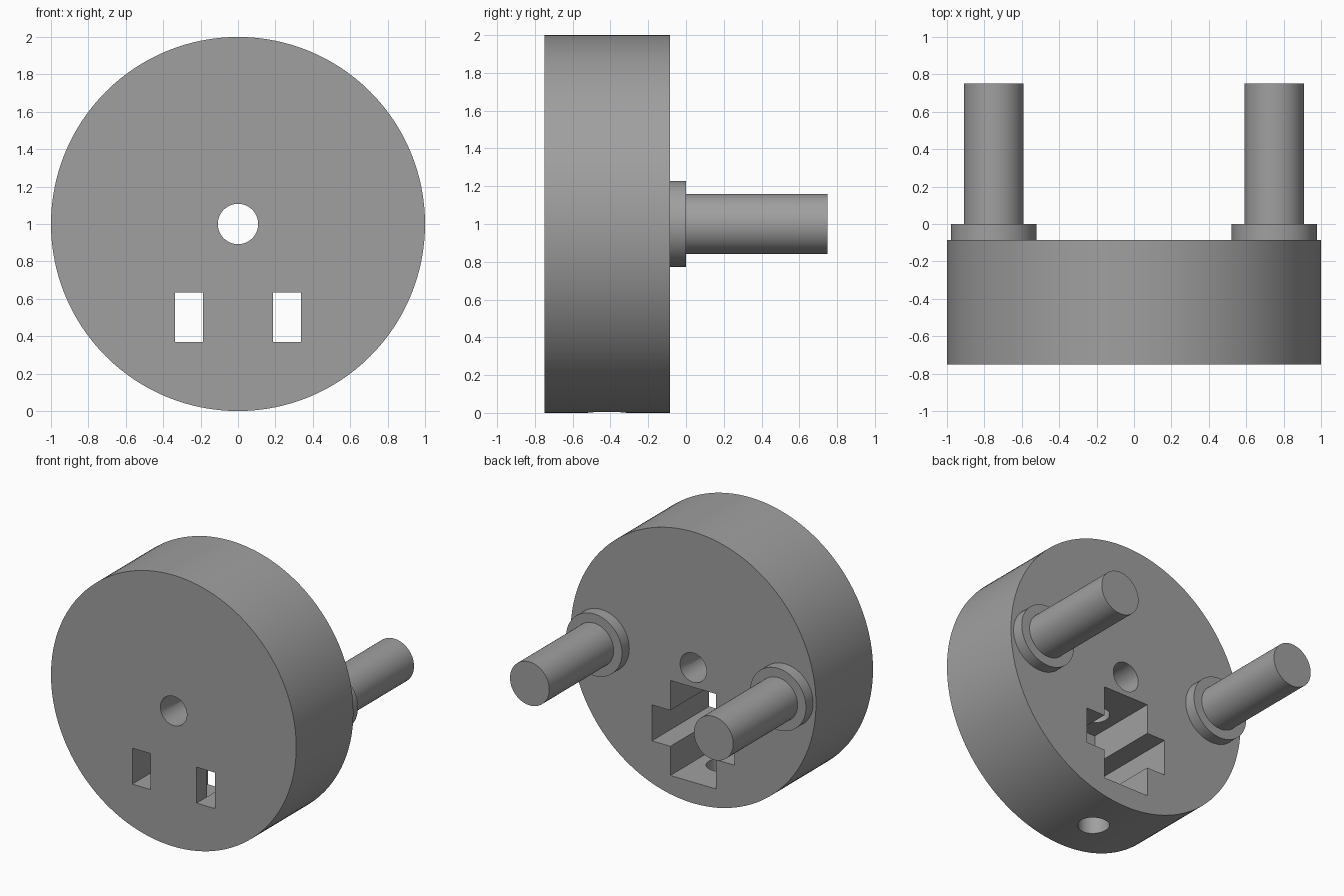
import bpy, bmesh, math
from mathutils import Matrix

if "Cube" in bpy.data.objects:
    bpy.data.objects.remove(bpy.data.objects["Cube"])

FRONT, BACK, TIP = -0.75, -0.085, 0.75   # depth of body faces and pin ends
FLOOR = -0.63                            # floor of the rear pocket

grey = bpy.data.materials.new("mid_grey")
grey.diffuse_color = (0.35, 0.35, 0.35, 1)
grey.use_nodes = True
grey.node_tree.nodes["Principled BSDF"].inputs["Base Color"].default_value = grey.diffuse_color


def make_object(name, bm):
    bmesh.ops.recalc_face_normals(bm, faces=bm.faces)
    mesh = bpy.data.meshes.new(name)
    bm.to_mesh(mesh)
    bm.free()
    mesh.materials.append(grey)
    obj = bpy.data.objects.new(name, mesh)
    bpy.context.collection.objects.link(obj)
    return obj


def prism(name, outline, y0, y1):
    """Extrude an (x, z) outline along y."""
    bm = bmesh.new()
    face = bm.faces.new([bm.verts.new((x, y0, z)) for x, z in outline])
    new = bmesh.ops.extrude_face_region(bm, geom=[face])["geom"]
    bmesh.ops.translate(bm, vec=(0, y1 - y0, 0),
                        verts=[v for v in new if isinstance(v, bmesh.types.BMVert)])
    return make_object(name, bm)


def disc(name, x, z, r, y0, y1, n=64):
    ring = [(x + r * math.cos(2 * math.pi * i / n), z + r * math.sin(2 * math.pi * i / n))
            for i in range(n)]
    return prism(name, ring, y0, y1)


def cut(target, cutter):
    bpy.context.view_layer.objects.active = target
    mod = target.modifiers.new("cut", "BOOLEAN")
    mod.operation, mod.solver, mod.object = "DIFFERENCE", "EXACT", cutter
    bpy.ops.object.modifier_apply(modifier=mod.name)
    bpy.data.objects.remove(cutter)


def smooth(obj):
    bpy.ops.object.select_all(action="DESELECT")
    obj.select_set(True)
    bpy.context.view_layer.objects.active = obj
    bpy.ops.object.shade_smooth_by_angle(angle=math.radians(30))


# Round body
body = disc("body", 0, 1, 1, FRONT, BACK, 128)

# Cross-shaped pocket in the back
half = [(0.187, 0.155), (0.187, 0.37), (0.337, 0.37),
        (0.337, 0.635), (0.187, 0.635), (0.187, 0.855)]
cross = half + [(-x, z) for x, z in reversed(half)]
cut(body, prism("pocket_cutter", cross, FLOOR, BACK + 0.1))

# Two slots through the front wall
for s in (-1, 1):
    slot = [(s * 0.187, 0.37), (s * 0.337, 0.37), (s * 0.337, 0.635), (s * 0.187, 0.635)]
    cut(body, prism("slot_cutter", slot, FRONT - 0.1, FLOOR + 0.1))

# Centre hole
cut(body, disc("centre_hole_cutter", 0, 1, 0.108, FRONT - 0.1, BACK + 0.1, 48))

# Radial hole from the bottom edge up to the centre hole
bm = bmesh.new()
bmesh.ops.create_cone(bm, cap_ends=True, segments=48, radius1=0.106, radius2=0.106, depth=1.1,
                      matrix=Matrix.Translation((0, -0.418, 0.45)))
cut(body, make_object("bottom_hole_cutter", bm))
smooth(body)

# Pins with collars on the back
for side, s in (("left", -1), ("right", 1)):
    smooth(disc(side + "_collar", s * 0.75, 1, 0.228, BACK, 0))
    smooth(disc(side + "_pin", s * 0.75, 1, 0.16, 0, TIP))
